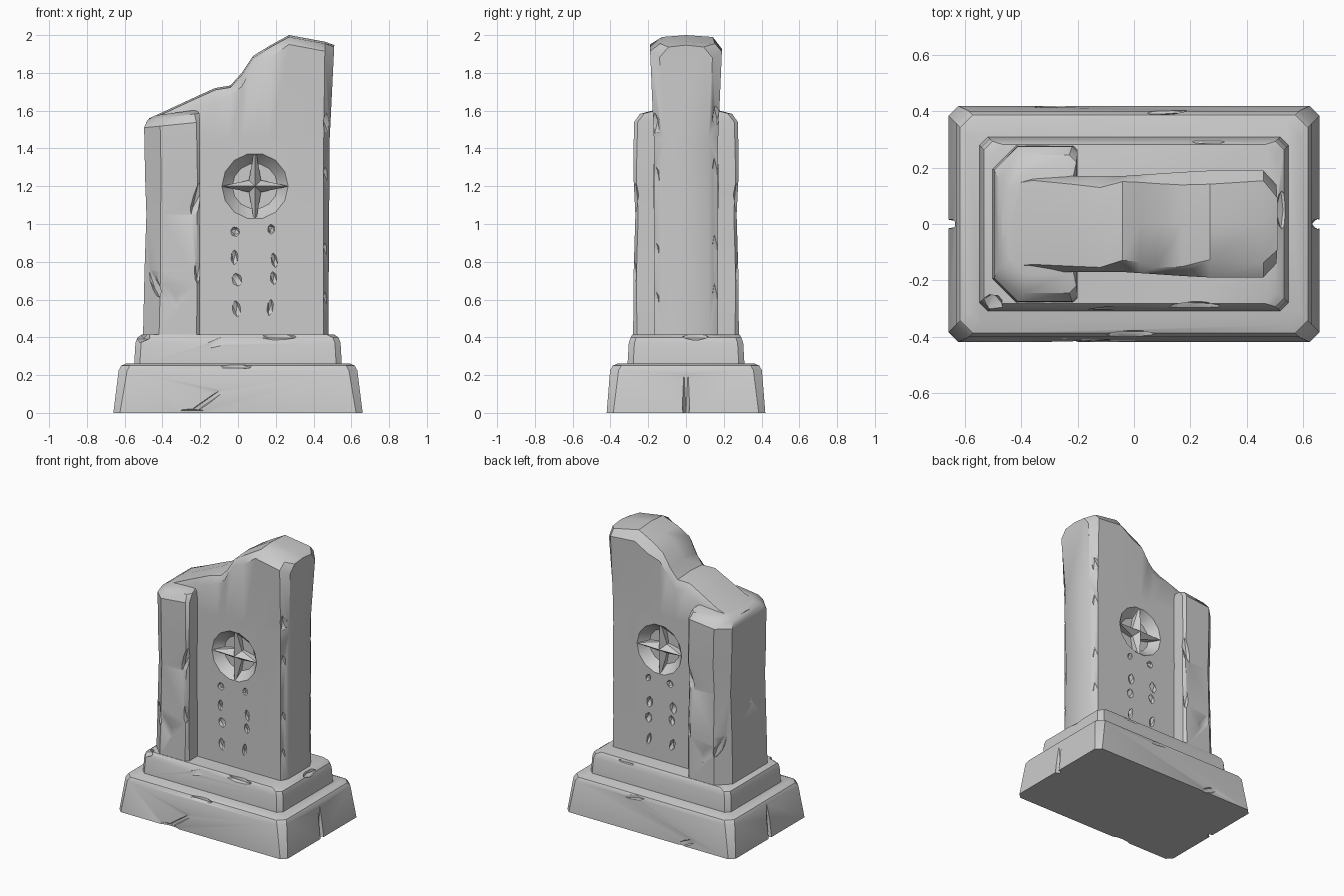
import bpy, bmesh, math, random
from mathutils import Vector, Matrix, Euler

if "Cube" in bpy.data.objects:
    bpy.data.objects.remove(bpy.data.objects["Cube"])

random.seed(4)


def make(name, bm):
    bmesh.ops.recalc_face_normals(bm, faces=bm.faces)
    me = bpy.data.meshes.new(name)
    bm.to_mesh(me)
    bm.free()
    ob = bpy.data.objects.new(name, me)
    bpy.context.collection.objects.link(ob)
    return ob


def loft(name, rings):
    bm = bmesh.new()
    vs = [[bm.verts.new(p) for p in r] for r in rings]
    n = len(vs[0])
    for a, b in zip(vs, vs[1:]):
        for i in range(n):
            j = (i + 1) % n
            bm.faces.new((a[i], a[j], b[j], b[i]))
    bm.faces.new(vs[0])
    bm.faces.new(vs[-1])
    return make(name, bm)


def oct_ring(x0, x1, y, z, cl, cr, slope=0.0):
    """Rectangle with cut corners; slope raises z along x."""
    pts = [(x0 + cl, -y), (x1 - cr, -y), (x1, -y + cr), (x1, y - cr),
           (x1 - cr, y), (x0 + cl, y), (x0, y - cl), (x0, -y + cl)]
    return [(px, py, z + slope * (px - x0)) for px, py in pts]


def select(ob):
    bpy.ops.object.select_all(action='DESELECT')
    ob.select_set(True)
    bpy.context.view_layer.objects.active = ob


def cut(ob, cutter):
    cutter.hide_render = True
    m = ob.modifiers.new("cut", 'BOOLEAN')
    m.operation, m.object, m.solver = 'DIFFERENCE', cutter, 'EXACT'
    m.use_self = True
    select(ob)
    bpy.ops.object.modifier_apply(modifier=m.name)
    bpy.data.objects.remove(cutter, do_unlink=True)


def chips(ob, items):
    """Gouge faceted lumps: (centre, half sizes, rotation in degrees)."""
    bm = bmesh.new()
    for c, s, r in items:
        rot = Euler([math.radians(a) for a in r]).to_matrix().to_4x4()
        mat = Matrix.Translation(c) @ rot @ Matrix.Diagonal((*s, 1))
        bmesh.ops.create_icosphere(bm, subdivisions=1, radius=1, matrix=mat)
    cut(ob, make("chip_cutter", bm))


# Stepped base
base = loft("base_block", [oct_ring(-x, x, y, z, c, c) for x, y, z, c in
            [(.66, .42, 0, .035), (.632, .402, .225, .045), (.618, .388, .25, .045), (.59, .36, .262, .05)]])
step = loft("upper_step", [oct_ring(-x, x, y, z, c, c) for x, y, z, c in
            [(.55, .31, .25, .03), (.543, .303, .37, .03), (.533, .294, .398, .03), (.508, .283, .415, .04)]])

# Cracks and chips in the base
chips(base, [
    ((.66, 0, .12), (.035, .022, .25), (0, 0, 0)), ((-.66, 0, .12), (.035, .022, .25), (0, 0, 0)),
    ((-.15, -.425, .07), (.17, .022, .02), (0, -35, 0)), ((-.24, -.43, 0), (.09, .03, .03), (0, 0, 0)),
    ((-.03, -.405, .25), (.13, .03, .025), (0, 0, 4)), ((.1, .41, .24), (.12, .025, .025), (0, 10, 0)),
    ((-.3, .43, .03), (.1, .025, .03), (0, 25, 0))])
chips(step, [
    ((.2, -.31, .41), (.14, .04, .03), (0, 0, 3)), ((-.1, -.31, .38), (.09, .02, .03), (0, -25, 0)),
    ((.53, .05, .41), (.03, .08, .03), (0, 0, 0)), ((-.52, -.3, .41), (.07, .05, .04), (0, 0, 40)),
    ((.25, .31, .41), (.1, .03, .025), (0, 0, -4))])

# Broken slab, lofted along x so the snapped top follows the ridge
ridge = [(-.47, 1.56), (-.36, 1.61), (-.22, 1.675), (-.12, 1.72), (-.04, 1.733), (.02, 1.80),
         (.08, 1.89), (.17, 1.945), (.27, 2.0), (.45, 1.965), (.51, 1.947)]
rings = []
for i, (x, zt) in enumerate(ridge):
    end = i == len(ridge) - 1
    inset = .05 if end else 0
    flare = .17 + .02 * max(0, min(1, (x + .05) / .3))
    j = [random.uniform(-.018, .018) for _ in range(4)]
    side = zt - .065
    lean = (lambda z: .478 + .032 * max(0, (z - 1.3) / .65)) if end else (
        (lambda z: .452 + .008 * max(0, (z - 1.3) / .65)) if i == len(ridge) - 2 else (lambda z: x))
    yz = [(-.17 + inset, .40), (-.17 + inset, 1.45), (-flare + inset, side + j[0]),
          (-.14 + inset + j[1], zt - .01), (0, zt), (.14 - inset + j[2], zt - .01),
          (flare - inset, side + j[3]), (.17 - inset, 1.45), (.17 - inset, .40)]
    rings.append([(lean(z), y, z) for y, z in yz])
slab = loft("broken_slab", rings)

# Pillar on the left, with wide outer chamfers and a slanted top
pillar = loft("side_pillar", [oct_ring(*r) for r in [
    (-.503, -.2, .28, .40, .085, .02), (-.495, -.2, .277, .75, .085, .015),
    (-.485, -.203, .268, 1.05, .075, .015), (-.492, -.2, .278, 1.25, .085, .015),
    (-.497, -.2, .276, 1.51, .085, .02, .1), (-.48, -.205, .245, 1.55, .085, .025, .13),
    (-.44, -.22, .18, 1.575, .06, .03, .13)]])
pc = []
for s in (-1, 1):
    pc += [((-.21, s * .285, 1.14), (.035, .04, .14), (0, 20, 0)),
           ((-.46, s * .26, .72), (.03, .05, .15), (0, -25, 0)),
           ((-.36, s * .285, .62), (.1, .015, .04), (0, 50, 0)),
           ((-.21, s * .285, .75), (.025, .03, .09), (0, 0, 0))]
chips(pillar, pc + [((-.5, 0, .95), (.015, .12, .07), (25, 0, 0))])

# Chipped slab edges and two columns of worn dents on each face
dents = []
for s in (-1, 1):
    for z in (.62, .88, 1.28, 1.55):
        dents.append(((.478, s * .165, z + s * .03), (.03, .03, .07), (0, 10 * s, 0)))
    for x in (-.005, .18):
        for z, h in ((.965, .03), (.82, .045), (.71, .04), (.56, .05)):
            dents.append(((x + random.uniform(-.015, .015), s * .175, z + random.uniform(-.015, .015)),
                          (random.uniform(.018, .03), .025, h), (0, random.uniform(-20, 20), 0)))
chips(slab, dents)

# Round recess with a four-pointed star, front and back
CX, CZ, DEEP = .09, 1.2, .06
for s, side in ((-1, "front"), (1, "back")):
    def ring(r, y, n=14):
        return [(CX + r * math.cos(2 * math.pi * k / n), s * y, CZ + r * math.sin(2 * math.pi * k / n))
                for k in range(n)]
    cut(slab, loft("recess_cutter", [ring(.182, .18), ring(.172, .165), ring(.12, .17 - DEEP)]))
    bm = bmesh.new()
    apex = bm.verts.new((CX, s * .174, CZ))
    rims, feet = [], []
    for k in range(8):
        r = (.18, .045, .215, .045)[k % 4]
        a = k * math.pi / 4
        dx, dz = r * math.cos(a), r * math.sin(a)
        rims.append(bm.verts.new((CX + dx, s * (.168 if k % 2 == 0 else .13), CZ + dz)))
        feet.append(bm.verts.new((CX + dx, s * .10, CZ + dz)))
    for k in range(8):
        n = (k + 1) % 8
        bm.faces.new((apex, rims[k], rims[n]))
        bm.faces.new((rims[k], feet[k], feet[n], rims[n]))
    bm.faces.new(feet)
    make(side + "_star", bm)

# Soft worn shading
for ob in list(bpy.context.scene.objects):
    select(ob)
    bpy.ops.object.shade_smooth_by_angle(angle=math.radians(35))
